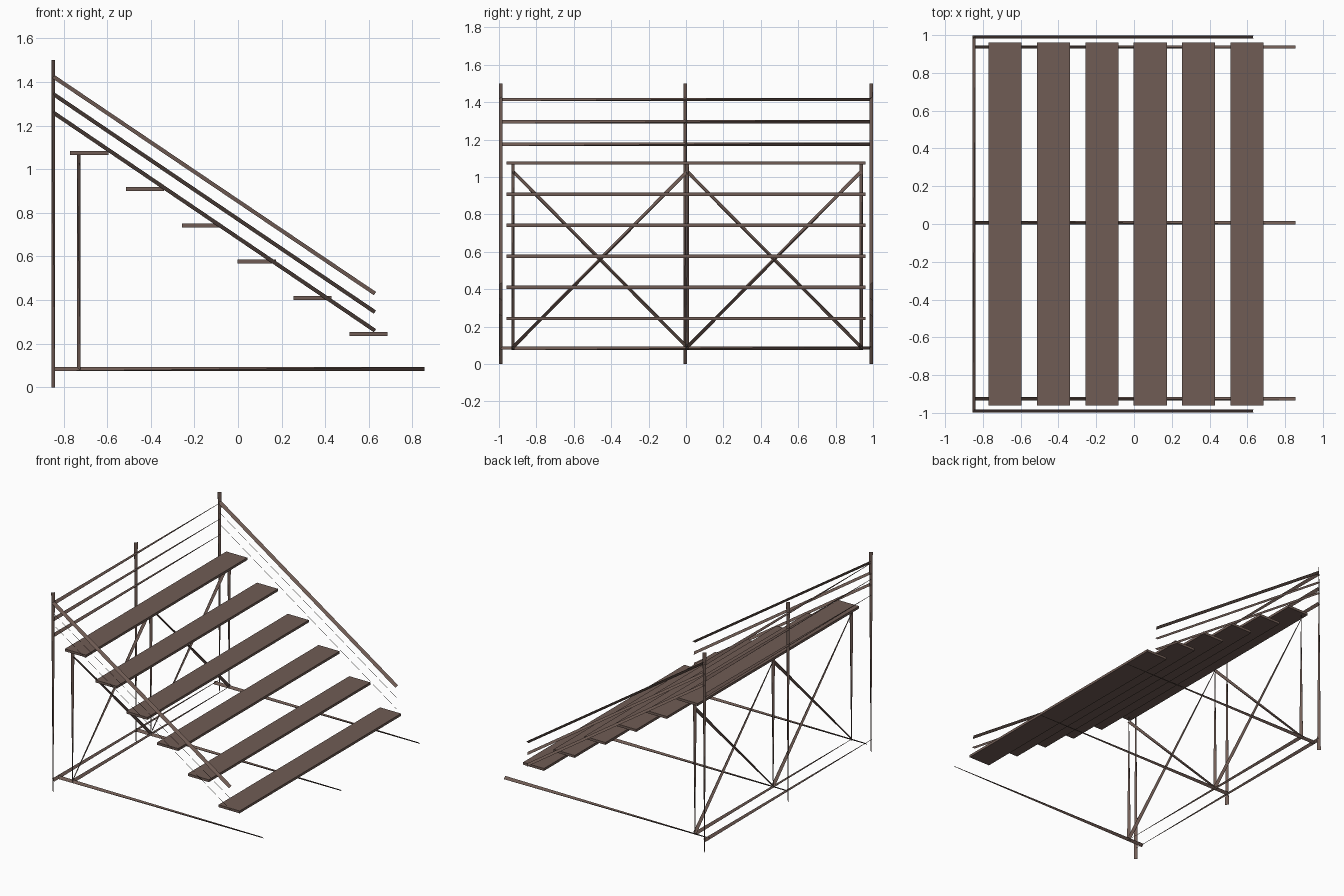
import bpy, bmesh
from mathutils import Vector

if "Cube" in bpy.data.objects:
    bpy.data.objects.remove(bpy.data.objects["Cube"])

brown = bpy.data.materials.new("weathered brown")
brown.diffuse_color = (0.162, 0.107, 0.089, 1)
brown.use_nodes = True
brown.node_tree.nodes["Principled BSDF"].inputs["Base Color"].default_value = brown.diffuse_color
X, Y, Z = Vector((1, 0, 0)), Vector((0, 1, 0)), Vector((0, 0, 1))
H = 0.009  # half thickness of every bar


def finish(name, bm):
    if len(bm.faces) > 1:
        bmesh.ops.recalc_face_normals(bm, faces=bm.faces)
    me = bpy.data.meshes.new(name)
    bm.to_mesh(me)
    bm.free()
    me.materials.append(brown)
    bpy.context.collection.objects.link(bpy.data.objects.new(name, me))


def bar(name, p, q, a, b, s):
    """Very low-poly bar: a long tetrahedron whose end edges are opposite diagonals."""
    p, q = Vector(p), Vector(q)
    d, e = (a + s * b) * H, (a - s * b) * H
    bm = bmesh.new()
    v = [bm.verts.new(c) for c in (p + d, p - d, q + e, q - e)]
    for f in ((0, 1, 2), (0, 1, 3), (0, 2, 3), (1, 2, 3)):
        bm.faces.new([v[i] for i in f])
    finish(name, bm)


def strip(name, p, q, a, b, s):
    """Flat strip tilted along one diagonal of its cross-section."""
    p, q = Vector(p), Vector(q)
    d = (a + s * b) * H
    bm = bmesh.new()
    bm.faces.new([bm.verts.new(c) for c in (p + d, p - d, q - d, q + d)])
    finish(name, bm)


# Seat boards, stepping down towards +x
for i in range(6):
    bm = bmesh.new()
    bmesh.ops.create_cube(bm, size=1)
    bmesh.ops.scale(bm, vec=(0.175, 1.92, 0.018), verts=bm.verts)
    bmesh.ops.translate(bm, vec=(-0.682 + 0.256 * i, 0, 1.075 - 0.1662 * i), verts=bm.verts)
    finish(f"seat_board_{i + 1}", bm)

# Tall back posts
for i, y in enumerate((-0.99, -0.004, 0.99)):
    bar(f"back_post_{i + 1}", (-0.847, y, 0), (-0.847, y, 1.5), X, Y, -1)

# Ground rails and inner uprights
ys = (-0.925, 0.006, 0.937)
for i, y in enumerate(ys):
    bar(f"ground_rail_{i + 1}", (-0.855, y, 0.084), (0.855, y, 0.084), Y, Z, 1)
    bar(f"inner_upright_{i + 1}", (-0.73, y, 0.076), (-0.73, y, 1.07), X, Y, -1)

# Back guard rails and the two lower cross rails
for i, z in enumerate((1.415, 1.295, 1.175, 0.086)):
    bar(f"back_rail_{i + 1}", (-0.847, -0.99, z), (-0.847, 0.99, z), X, Z, -1)
bar("inner_cross_rail", (-0.73, ys[0], 0.084), (-0.73, ys[2], 0.084), X, Z, -1)

# Crossed braces in each bay
for i in range(2):
    y0, y1 = ys[i], ys[i + 1]
    up, down = (Z - Y).normalized(), (Z + Y).normalized()
    bar(f"rising_brace_{i + 1}", (-0.73, y0, 0.09), (-0.73, y1, 1.03), X, up, 1)
    bar(f"falling_brace_{i + 1}", (-0.73, y0, 1.03), (-0.73, y1, 0.09), X, down, -1)

# Sloping side hand rails
for side, y in (("front", -0.99), ("rear", 0.99)):
    for i, (z0, z1, s) in enumerate(((1.425, 0.43, 1), (1.345, 0.345, -1), (1.26, 0.26, -1))):
        p, q = Vector((-0.847, y, z0)), Vector((0.628, y, z1))
        across = (q - p).cross(Y).normalized()
        if across.z < 0:
            across = -across
        strip(f"{side}_hand_rail_{i + 1}", p, q, Y, across, s)
